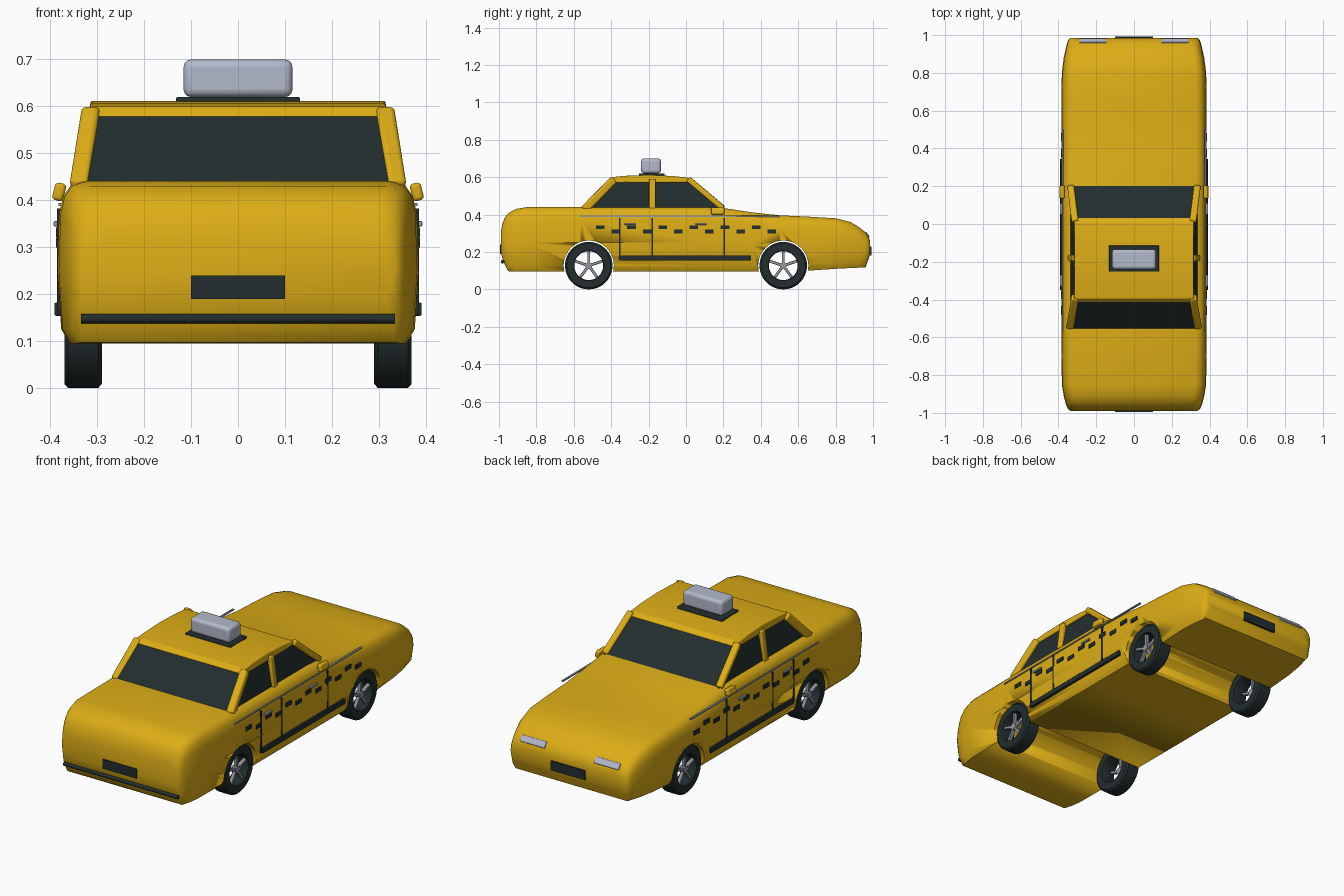
import bpy, bmesh, math
from mathutils import Vector, Matrix

cube = bpy.data.objects.get("Cube")
if cube:
    bpy.data.objects.remove(cube, do_unlink=True)


def material(name, rgb):
    m = bpy.data.materials.new(name)
    m.use_nodes = True
    m.diffuse_color = (*rgb, 1)
    m.node_tree.nodes["Principled BSDF"].inputs["Base Color"].default_value = (*rgb, 1)
    return m


YELLOW = material("yellow paint", (0.72, 0.42, 0.008))
DARK = material("dark glass and rubber", (0.017, 0.027, 0.028))
LIGHT = material("pale grey plastic", (0.45, 0.49, 0.6))
METAL = material("grey metal", (0.3, 0.32, 0.36))


def finish(name, bm, mat, bevel=0, segments=3, angle=35):
    bmesh.ops.recalc_face_normals(bm, faces=bm.faces)
    me = bpy.data.meshes.new(name)
    bm.to_mesh(me)
    bm.free()
    me.materials.append(mat)
    ob = bpy.data.objects.new(name, me)
    bpy.context.collection.objects.link(ob)
    if bevel:
        mod = ob.modifiers.new("Bevel", 'BEVEL')
        mod.width, mod.segments = bevel, segments
    bpy.ops.object.select_all(action='DESELECT')
    ob.select_set(True)
    bpy.context.view_layer.objects.active = ob
    bpy.ops.object.shade_smooth_by_angle(angle=math.radians(angle))
    return ob


def box(name, centre, size, mat, bevel=0, rot=None):
    bm = bmesh.new()
    bmesh.ops.create_cube(bm, size=1)
    m = Matrix.Translation(centre) @ (rot or Matrix()) @ Matrix.Diagonal((*size, 1))
    bmesh.ops.transform(bm, matrix=m, verts=bm.verts)
    return finish(name, bm, mat, bevel)


def beam(name, a, b, width, depth, mat, bevel):
    a, b = Vector(a), Vector(b)
    rot = Matrix.Rotation(math.atan2(b.x - a.x, b.z - a.z), 4, 'Y') if abs(a.y - b.y) < .001 \
        else (b - a).to_track_quat('Z', 'Y').to_matrix().to_4x4()
    return box(name, (a + b) / 2, (width, depth, (b - a).length), mat, bevel, rot)


def prism(name, points, mat, bevel=0):
    # points are (half width, y, z) around a side profile
    bm = bmesh.new()
    left = [bm.verts.new(p) for p in points]
    right = [bm.verts.new((-x, y, z)) for x, y, z in points]
    bm.faces.new(left)
    bm.faces.new(right[::-1])
    for i in range(len(points)):
        j = (i + 1) % len(points)
        bm.faces.new((left[i], right[i], right[j], left[j]))
    return finish(name, bm, mat, bevel, angle=30)


def cylinder(name, centre, radius, length, mat, sides=48):
    bm = bmesh.new()
    m = Matrix.Translation(centre) @ Matrix.Rotation(math.pi / 2, 4, 'Y')
    bmesh.ops.create_cone(bm, cap_ends=True, segments=sides, radius1=radius,
                          radius2=radius, depth=length, matrix=m)
    return finish(name, bm, mat)


# Body: stations of y, bottom, top, half width joined along the length
STATIONS = [
    (-.99, .2, .31, .335), (-.982, .165, .35, .347), (-.968, .13, .385, .355),
    (-.95, .097, .407, .362), (-.91, .095, .43, .372), (-.85, .095, .44, .382),
    (-.56, .095, .441, .385), (.1, .095, .441, .385), (.2, .095, .435, .385),
    (.35, .095, .412, .385), (.5, .097, .396, .385), (.65, .1, .389, .385),
    (.8, .11, .38, .382), (.88, .114, .36, .372), (.925, .116, .333, .362),
    (.96, .118, .305, .354), (.976, .16, .282, .347), (.985, .19, .255, .337)]


def section(y, zb, zt, w):
    h = zt - zb
    k = min(1, h / .25)
    half = [(.93, zb), (.978, zb + .03 * k), (1, zb + .45 * h), (.99, zt - .07 * k),
            (.968, zt - .033 * k), (.925, zt - .009 * k), (.85, zt)]
    return [(x * w, y, z) for x, z in half] + [(-x * w, y, z) for x, z in reversed(half)]


bm = bmesh.new()
rings = [[bm.verts.new(p) for p in section(*s)] for s in STATIONS]
for a, b in zip(rings, rings[1:]):
    for i in range(len(a)):
        j = (i + 1) % len(a)
        bm.faces.new((a[i], a[j], b[j], b[i]))
bm.faces.new(rings[0])
bm.faces.new(rings[-1])
body = finish("body", bm, YELLOW, angle=40)

# Wheel arches cut right across the body
AXLES = (-.52, .52)
HUB_Z = .127
for y in AXLES:
    cutter = cylinder("arch_cutter", (0, y, HUB_Z), .134, 1, YELLOW, 64)
    cutter.hide_render = True
    mod = body.modifiers.new("Arch", 'BOOLEAN')
    mod.operation, mod.solver, mod.object = 'DIFFERENCE', 'EXACT', cutter
    bpy.context.view_layer.objects.active = body
    bpy.ops.object.modifier_apply(modifier=mod.name)
    bpy.data.objects.remove(cutter, do_unlink=True)

# Wheels: open tyre rings with five spokes
TYRE = [(.29, .08), (.29, .118), (.298, .127), (.362, .127), (.37, .118), (.37, .08), (.362, .077), (.298, .077)]
for s in (-1, 1):
    side = "left" if s > 0 else "right"
    for y, end in zip(AXLES, ("rear", "front")):
        tag = f"{end}_{side}"
        bm = bmesh.new()
        vs = [bm.verts.new((s * x, y, HUB_Z + r)) for x, r in TYRE]
        es = [bm.edges.new((vs[i - 1], vs[i])) for i in range(len(vs))]
        bmesh.ops.spin(bm, geom=vs + es, cent=(0, y, HUB_Z), axis=(1, 0, 0),
                       angle=math.tau, steps=48, use_merge=True)
        bmesh.ops.remove_doubles(bm, verts=bm.verts, dist=.0001)
        finish(f"{tag}_tyre", bm, DARK)
        cylinder(f"{tag}_hub", (s * .35, y, HUB_Z), .018, .03, METAL, 20)
        for i in range(5):
            rot = Matrix.Rotation(i * math.tau / 5, 4, 'X')
            centre = Vector((s * .352, y, HUB_Z)) + rot @ Vector((0, 0, .042))
            box(f"{tag}_spoke_{i + 1}", centre, (.018, .015, .075), METAL, .003, rot)

# Cabin: dark glass core and crowned roof
prism("cabin_glass", [(.338, -.565, .43), (.308, -.392, .598), (.308, .015, .592), (.338, .208, .43)], DARK)
prism("roof", [(.318, -.415, .578), (.317, -.395, .6), (.315, -.33, .607), (.314, -.2, .612),
               (.315, -.07, .606), (.317, .01, .597), (.318, .035, .578), (.318, 0, .572), (.318, -.38, .57)],
      YELLOW, .005)

for s in (-1, 1):
    side = "left" if s > 0 else "right"
    # Pillars
    beam(f"{side}_front_pillar", (s * .335, .2, .432), (s * .312, .012, .59), .036, .03, YELLOW, .009)
    beam(f"{side}_rear_pillar", (s * .338, -.545, .425), (s * .312, -.385, .588), .04, .042, YELLOW, .01)
    beam(f"{side}_middle_pillar", (s * .336, -.18, .43), (s * .316, -.18, .59), .026, .034, YELLOW, .005)
    # Mirror
    box(f"{side}_mirror", (s * .381, .17, .418), (.024, .07, .038), YELLOW, .008,
        Matrix.Rotation(-s * .25, 4, 'Y'))
    # Trim line, handles and rocker strip
    box(f"{side}_trim_line", (s * .377, -.035, .391), (.01, 1.07, .006), METAL)
    for y in (-.3, .08):
        box(f"{side}_door_handle", (s * .387, y, .35), (.012, .06, .011), METAL, .003)
    box(f"{side}_rocker_strip", (s * .383, -.003, .168), (.016, .695, .028), DARK, .003)
    # Door gaps
    for y in (-.355, -.18, .205):
        box(f"{side}_door_gap", (s * .381, y, .27), (.01, .007, .225), DARK)
    # Two staggered rows of checks
    for i in range(12):
        box(f"{side}_check_{i + 1}", (s * .383, -.458 + i / 12, .31 if i % 2 else .332),
            (.009, .046, .021), DARK)
    # Headlight
    box(f"{side}_headlight", (s * .217, .968, .292), (.145, .034, .012), LIGHT, .003,
        Matrix.Rotation(-.95, 4, 'X'))

# Number plates and rear bumper bar
box("rear_plate", (0, -.991, .215), (.2, .008, .05), DARK)
box("front_plate", (0, .986, .205), (.2, .012, .05), DARK)
cylinder("rear_bumper_bar", (0, -.98, .148), .01, .67, DARK, 16)

# Roof sign
box("sign_base", (0, -.183, .611), (.265, .138, .018), DARK, .004)
box("sign_light", (0, -.187, .66), (.232, .106, .08), LIGHT, .016)
